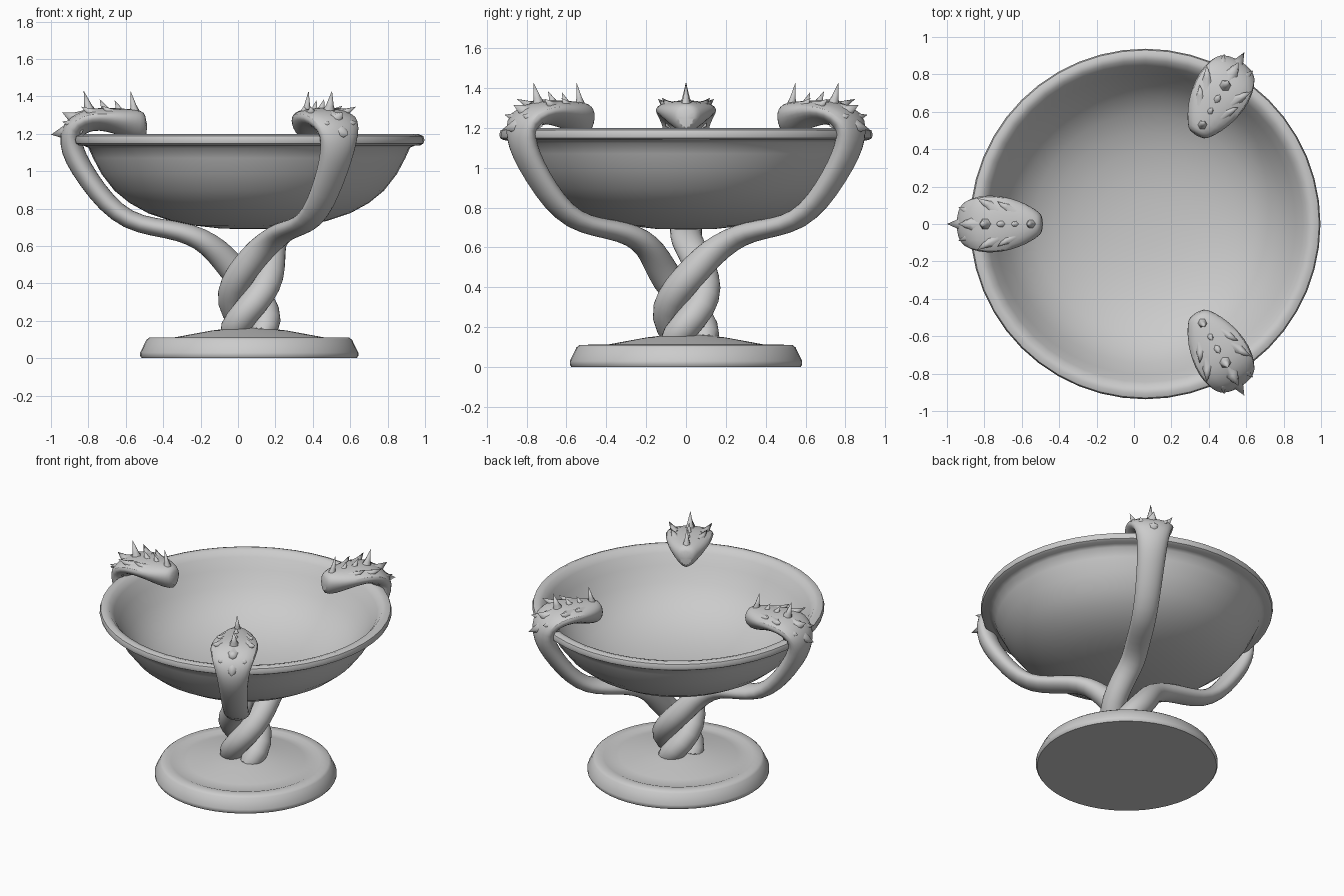
import bpy, bmesh, math
from mathutils import Vector

if "Cube" in bpy.data.objects:
    bpy.data.objects.remove(bpy.data.objects["Cube"])

CX = 0.06  # axis of bowl and base


def finish(name, bm, subsurf=0, angle=40):
    bmesh.ops.recalc_face_normals(bm, faces=bm.faces)
    me = bpy.data.meshes.new(name)
    bm.to_mesh(me)
    bm.free()
    ob = bpy.data.objects.new(name, me)
    bpy.context.collection.objects.link(ob)
    if subsurf:
        mod = ob.modifiers.new("smooth", 'SUBSURF')
        mod.levels = mod.render_levels = subsurf
    bpy.ops.object.select_all(action='DESELECT')
    ob.select_set(True)
    bpy.context.view_layer.objects.active = ob
    bpy.ops.object.shade_smooth_by_angle(angle=math.radians(angle))
    return ob


def lathe(name, profile, segs=48):
    bm = bmesh.new()
    vs = [bm.verts.new((r, 0, z)) for r, z in profile]
    es = [bm.edges.new(p) for p in zip(vs, vs[1:])]
    bmesh.ops.spin(bm, geom=vs + es, cent=(0, 0, 0), axis=(0, 0, 1),
                   angle=math.tau, steps=segs, use_duplicate=False)
    bmesh.ops.remove_doubles(bm, verts=bm.verts, dist=0.0005)
    ob = finish(name, bm)
    ob.location.x = CX
    return ob


# Round foot with sloped side and shallow cone top
lathe("foot", [(0, 0), (.575, 0), (.583, .012), (.583, .03), (.55, .098), (.535, .11),
               (.48, .112), (.455, .102), (.38, .115), (.2, .148), (.1, .16), (0, .165)])

# Bowl: outer wall, rolled rim, softly rounded inner wall
lathe("bowl", [(0, .69), (.15, .693), (.3, .71), (.42, .735), (.54, .775), (.64, .83),
               (.72, .895), (.79, .985), (.835, 1.07), (.86, 1.125), (.885, 1.137), (.915, 1.138),
               (.932, 1.148), (.937, 1.167), (.93, 1.188), (.905, 1.198), (.875, 1.19),
               (.845, 1.155), (.805, 1.085), (.745, .99), (.675, .91), (.59, .85),
               (.49, .802), (.38, .768), (.26, .745), (.13, .733), (0, .73)])

# Serpent spine: radius, height, twist in degrees, half width, half thickness
SPINE = [(.105, .10, -240, .07, .08), (.105, .20, -186, .074, .083),
         (.105, .30, -132, .076, .083), (.105, .40, -80, .078, .082),
         (.125, .49, -38, .078, .078), (.175, .575, -12, .078, .07),
         (.26, .64, 0, .08, .06), (.37, .68, 0, .08, .052),
         (.51, .70, 0, .08, .048), (.65, .735, 0, .08, .05),
         (.765, .83, 0, .082, .054), (.86, .955, 0, .088, .056),
         (.93, 1.07, 0, .095, .06), (.955, 1.15, 0, .105, .062),
         (.95, 1.22, 0, .12, .065), (.88, 1.27, 0, .148, .062),
         (.80, 1.28, 0, .15, .06), (.72, 1.27, 0, .135, .068),
         (.64, 1.255, 0, .105, .078), (.58, 1.245, 0, .07, .078), (.545, 1.25, 0, .045, .055)]

# Horns: base (radius, side, height), tip, base size
HORNS = [((.94, 0, 1.215), (1.06, 0, 1.195), .09),
         ((.92, 0, 1.275), (1.0, 0, 1.315), .07),
         ((.85, 0, 1.305), (.885, 0, 1.43), .05),
         ((.76, 0, 1.31), (.80, 0, 1.385), .045),
         ((.685, 0, 1.305), (.72, 0, 1.38), .042),
         ((.61, 0, 1.305), (.635, 0, 1.43), .038)]
for s in (-1, 1):
    HORNS += [((.92, s * .06, 1.245), (1.0, s * .09, 1.265), .06),
              ((.82, s * .09, 1.30), (.90, s * .14, 1.345), .05),
              ((.73, s * .08, 1.305), (.79, s * .12, 1.35), .045)]


def polar(r, z, a):
    return Vector((CX + r * math.cos(a), r * math.sin(a), z))


def serpent(i, angle, sides=12):
    pts = [polar(r, z, angle + math.radians(t)) for r, z, t, w, h in SPINE]
    bm = bmesh.new()
    rings = []
    for k, (r, z, t, w, h) in enumerate(SPINE):
        a = angle + math.radians(t)
        tan = (pts[min(k + 1, len(pts) - 1)] - pts[max(k - 1, 0)]).normalized()
        side = Vector((-math.sin(a), math.cos(a), 0))
        side = (side - tan * side.dot(tan)).normalized()
        out = side.cross(tan)
        taper = .3 if k > 13 else 0  # head is wider along the brow
        if k > 13 and out.z < 0:
            out = -out
        ring = []
        for j in range(sides):
            b = math.tau * j / sides
            u, v = math.cos(b), math.sin(b)
            ring.append(bm.verts.new(pts[k] + side * (w * 1.04 * u * (1 + taper * v)) + out * (h * 1.04 * v)))
        rings.append(ring)
    # align each ring to the previous one so the skin never twists
    for k in range(1, len(rings)):
        prev, cur = rings[k - 1], rings[k]
        gap = lambda c, d: sum(((prev[j].co - pts[k - 1]) - (c[(j + d) % sides].co - pts[k])).length
                               for j in range(sides))
        _, n, d = min((gap(c, d), n, d) for n, c in enumerate((cur, cur[::-1])) for d in range(sides))
        c = cur[::-1] if n else cur
        rings[k] = c[d:] + c[:d]
    for p, q in zip(rings, rings[1:]):
        for j in range(sides):
            m = (j + 1) % sides
            bm.faces.new((p[j], p[m], q[m], q[j]))
    bm.faces.new(rings[0])
    bm.faces.new(rings[-1])
    finish(f"serpent_body_{i}", bm, subsurf=1, angle=60)

    # crest of backswept horns on the head
    bm = bmesh.new()
    radial = Vector((math.cos(angle), math.sin(angle), 0))
    side = Vector((-math.sin(angle), math.cos(angle), 0))
    place = lambda p: Vector((CX, 0, p[2])) + radial * p[0] + side * p[1]
    for base, tip, size in HORNS:
        b, t = place(base), place(tip)
        d = (t - b).normalized()
        b -= d * .02
        u = d.cross(side).normalized()
        v = d.cross(u)
        loops = []
        for f, s in ((0, 1), (.45, .42)):
            loops.append([bm.verts.new(b.lerp(t, f) + (u * math.cos(q) + v * math.sin(q)) * size * s)
                          for q in (math.tau * j / 6 for j in range(6))])
        top = bm.verts.new(t)
        bm.faces.new(loops[0])
        for j in range(6):
            m = (j + 1) % 6
            bm.faces.new((loops[0][j], loops[0][m], loops[1][m], loops[1][j]))
            bm.faces.new((loops[1][j], loops[1][m], top))
    finish(f"serpent_horns_{i}", bm, angle=70)


# Three serpents entwined as the stem and holding the bowl
for i, deg in enumerate((180, -60, 60)):
    serpent(i + 1, math.radians(deg))
